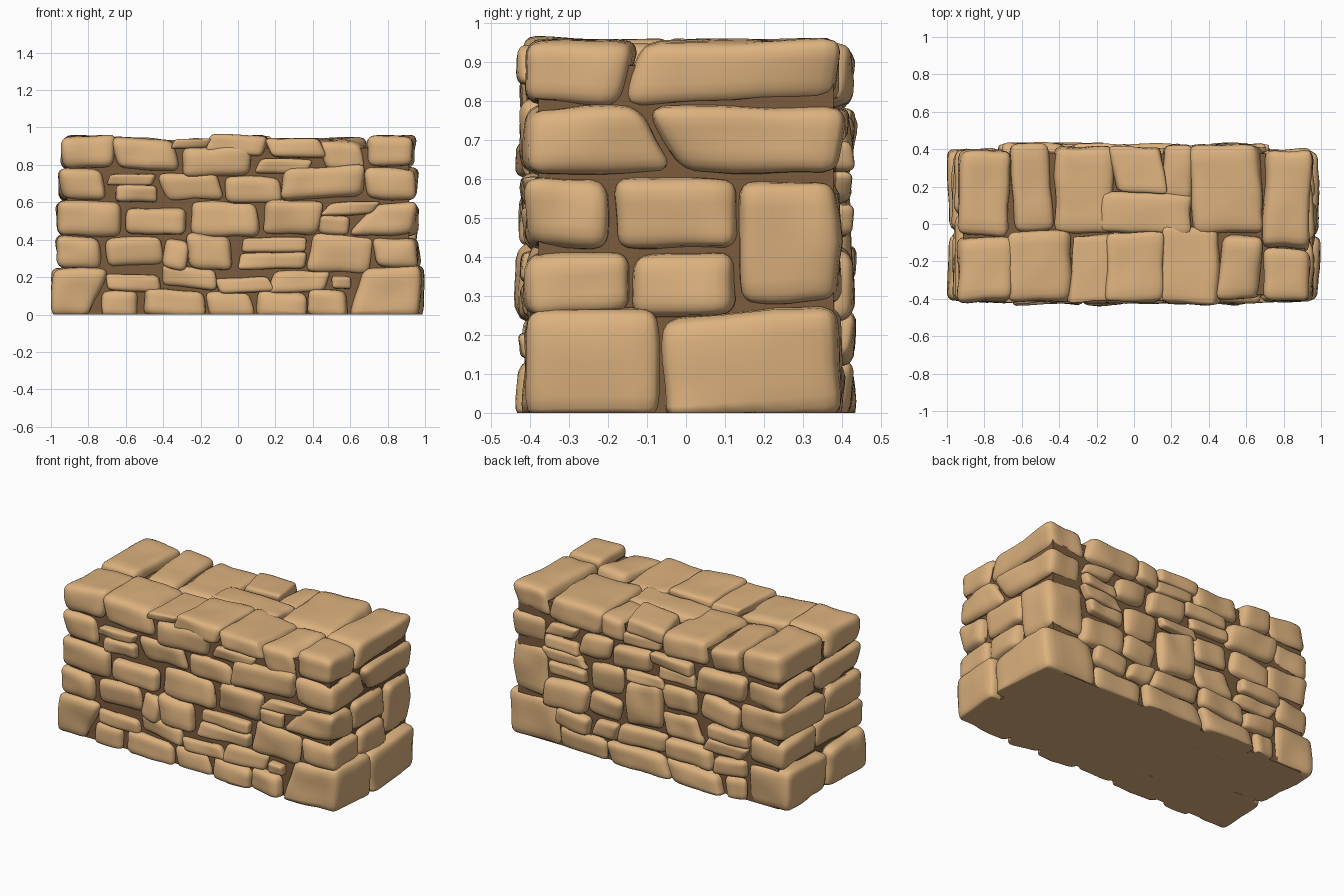
import bpy, bmesh, math, random
from mathutils import Vector, noise

random.seed(11)
if "Cube" in bpy.data.objects:
    bpy.data.objects.remove(bpy.data.objects["Cube"], do_unlink=True)


def make_material(name, color):
    mat = bpy.data.materials.new(name)
    mat.use_nodes = True
    mat.diffuse_color = color
    mat.node_tree.nodes["Principled BSDF"].inputs["Base Color"].default_value = color
    return mat


STONE = make_material("tan_stone", (0.72, 0.445, 0.21, 1))
MORTAR = make_material("brown_mortar", (0.2, 0.107, 0.047, 1))
# Half width, half depth and height of the mortar bed
BED = (0.915, 0.378, 0.89)


def add_stone(bm, low, high, skew=0.16, lean_x=0, lean_y=0):
    """Rounded, skewed and lumpy block; leans slant its sides facing the middle."""
    low, high = Vector(low), Vector(high)
    if low.z < 0.005:
        low.z = -0.02
    half, mid = (high - low) / 2, (high + low) / 2
    radius = min(0.046, 0.55 * min(half))
    inner = half - Vector((radius, radius, radius))
    # Keep the wall faces flush: little twist along the depth
    limits = (0.02, 0.008, 0.014)
    twist = [[random.uniform(-1, 1) * min(limits[i], skew * half[i]) for _ in range(3)]
             for i in range(3)]
    seed = Vector([random.uniform(0, 50) for _ in range(3)])
    side_x, side_y = math.copysign(1, mid.x), math.copysign(1, mid.y)
    part = bmesh.new()
    bmesh.ops.create_cube(part, size=2)
    bmesh.ops.subdivide_edges(part, edges=part.edges[:], cuts=9, use_grid_fill=True)
    for v in part.verts:
        # Cluster the grid near the edges, then round them
        p = Vector([math.sin(c * math.pi / 2) * h for c, h in zip(v.co, half)])
        core = Vector([max(-n, min(n, c)) for c, n in zip(p, inner)])
        p = core + (p - core).normalized() * radius
        u = [c / h for c, h in zip(p, half)]
        for i in range(3):
            a, b = u[i - 1], u[i - 2]
            s, t, w = twist[i]
            p[i] += s * a + t * b + w * a * b
        p.x += lean_x * u[2] * (1 - side_x * u[0]) / 2
        p.y += lean_y * u[2] * (1 - side_y * u[1]) / 2
        p += p.normalized() * noise.noise(p * 7 + seed) * 0.016
        p += mid
        p.z = max(p.z, 0)
        v.co = p
    # Sides sunk into the joints carry mortar
    for f in part.faces:
        x, y, z = f.calc_center_median()
        sunk = abs(x) < BED[0] and abs(y) < BED[1] and 0.01 < z < BED[2]
        f.material_index = 1 if sunk else 0
    mesh = bpy.data.meshes.new("temp")
    part.to_mesh(mesh)
    part.free()
    bm.from_mesh(mesh)
    bpy.data.meshes.remove(mesh)


def finish(bm, name):
    mesh = bpy.data.meshes.new(name)
    bm.to_mesh(mesh)
    bm.free()
    obj = bpy.data.objects.new(name, mesh)
    bpy.context.collection.objects.link(obj)
    for mat in (STONE, MORTAR):
        mesh.materials.append(mat)
    return obj


def smooth(obj):
    for poly in obj.data.polygons:
        poly.use_smooth = True


def build_face(name, side, bands):
    """Stones of one long face; each band is bottom, top, inner depth, joints."""
    bm = bmesh.new()
    for bottom, top, depth, joints in bands:
        for left, right in zip(joints, joints[1:]):
            outer = side * random.uniform(0.4, 0.43)
            near, far = sorted((outer, side * depth))
            gap = 0.006
            lift = random.uniform(-0.004, 0.004) if bottom else 0
            add_stone(bm, (left + gap, near, bottom + lift),
                      (right - gap, far, top + lift))
    smooth(finish(bm, name))


# Mortar core, with the underside in the stone colour
bm = bmesh.new()
bmesh.ops.create_cube(bm, size=2)
for v in bm.verts:
    v.co = Vector((v.co.x * BED[0], v.co.y * BED[1], (v.co.z + 1) / 2 * BED[2]))
for f in bm.faces:
    f.material_index = 0 if f.calc_center_median().z < 0.01 else 1
finish(bm, "mortar_core")

# Front face courses
build_face("front_stones", -1, [
    (0, .13, .2, (-.73, -.52, -.18, .09, .37, .6)),
    (.13, .22, .2, (-.7, -.41)),
    (.14, .255, .2, (-.42, -.12)),
    (.12, .2, .2, (-.13, .17)),
    (.12, .24, .2, (.16, .48)),
    (.14, .21, .2, (.49, .61)),
    (.25, .41, .2, (-.73, -.41, -.27)),
    (.25, .44, .2, (-.27, -.02)),
    (.24, .33, .2, (0, .37)),
    (.33, .41, .2, (0, .36)),
    (.23, .44, .2, (.36, .72)),
    (.43, .57, .2, (-.6, -.27)),
    (.42, .61, .2, (-.26, .12, .44)),
    (.53, .6, .2, (.46, .76)),
    (.43, .53, .2, (.43, .6)),
    (.69, .75, .2, (-.69, -.43)),
    (.6, .69, .2, (-.66, -.43)),
    (.61, .76, .2, (-.42, -.09)),
    (.6, .74, .2, (-.08, .23)),
    (.61, .78, .2, (.23, .68)),
    (.77, .94, .04, (-.67, -.32)),
    (.89, .94, .06, (-.34, -.13)),
    (.74, .9, .2, (-.31, .07)),
    (.85, .955, .05, (-.16, .16)),
    (.75, .83, .2, (.09, .38)),
    (.83, .935, .02, (.15, .46)),
    (.77, .94, .06, (.45, .69)),
])

# Back face courses
build_face("back_stones", 1, [
    (0, .13, .2, (-.7, -.54, -.16, .27, .62)),
    (.13, .24, .2, (-.72, -.48)),
    (.14, .27, .2, (-.48, -.15, .2)),
    (.13, .25, .2, (.2, .38, .62)),
    (.25, .34, .2, (-.7, -.4)),
    (.34, .43, .2, (-.72, -.42)),
    (.27, .43, .2, (-.4, -.12)),
    (.27, .55, .2, (-.11, .16)),
    (.26, .41, .2, (.16, .4)),
    (.25, .44, .2, (.4, .73)),
    (.44, .6, .2, (-.66, -.37, -.12)),
    (.55, .62, .2, (-.12, .16)),
    (.41, .6, .2, (.17, .42)),
    (.45, .53, .2, (.42, .68)),
    (.53, .61, .2, (.42, .7)),
    (.61, .78, .2, (-.7, -.34)),
    (.62, .7, .2, (-.34, -.06)),
    (.7, .78, .2, (-.34, -.04)),
    (.62, .77, .2, (-.05, .24, .48)),
    (.61, .69, .2, (.48, .72)),
    (.69, .77, .2, (.48, .7)),
    (.78, .93, -.04, (-.66, -.44, -.12)),
    (.78, .86, .2, (-.12, .16)),
    (.85, .94, .17, (-.12, .16)),
    (.78, .94, -.05, (.3, .69)),
    (.79, .92, .13, (.15, .32)),
])

# Corner blocks: heights, end joint, inner ends front and back, outer end, leans
bm = bmesh.new()
for side, courses in (
    (1, ((0, .265, -.065, .635, .62, .985, .035, 0),
         (.25, .41, -.14, .73, .73, .965, 0, 0),
         (.42, .6, -.19, .66, .7, .955, .07, 0),
         (.61, .785, -.07, .68, .72, .955, 0, -.055),
         (.79, .955, -.14, .69, .69, .94, 0, .02))),
    (-1, ((0, .24, -.04, -.73, -.7, -.99, .045, 0),
          (.25, .425, .05, -.73, -.72, -.965, 0, 0),
          (.42, .61, -.05, -.62, -.66, -.965, 0, 0),
          (.61, .775, .03, -.72, -.7, -.955, 0, .03),
          (.78, .955, -.065, -.66, -.67, -.94, .02, 0)))):
    for bottom, top, joint, front_end, back_end, outer, lean_x, lean_y in courses:
        # One tall block bonds two courses at a rear corner
        rear = .13 if side > 0 and bottom in (.25, .42) else .395
        x0, x1 = sorted((front_end, outer))
        add_stone(bm, (x0, -.412, bottom), (x1, joint - .005, top), 0.08, lean_x, lean_y)
        x0, x1 = sorted((back_end, outer))
        add_stone(bm, (x0, joint + .005, bottom), (x1, rear, top), 0.08, 0, lean_y)
add_stone(bm, (.7, .14, .28), (.955, .395, .6), 0.08)
smooth(finish(bm, "corner_stones"))

# Filler slab along the middle of the top
bm = bmesh.new()
add_stone(bm, (-.18, -.05, .8), (.31, .17, .935), 0.1)
smooth(finish(bm, "top_filler_stone"))
